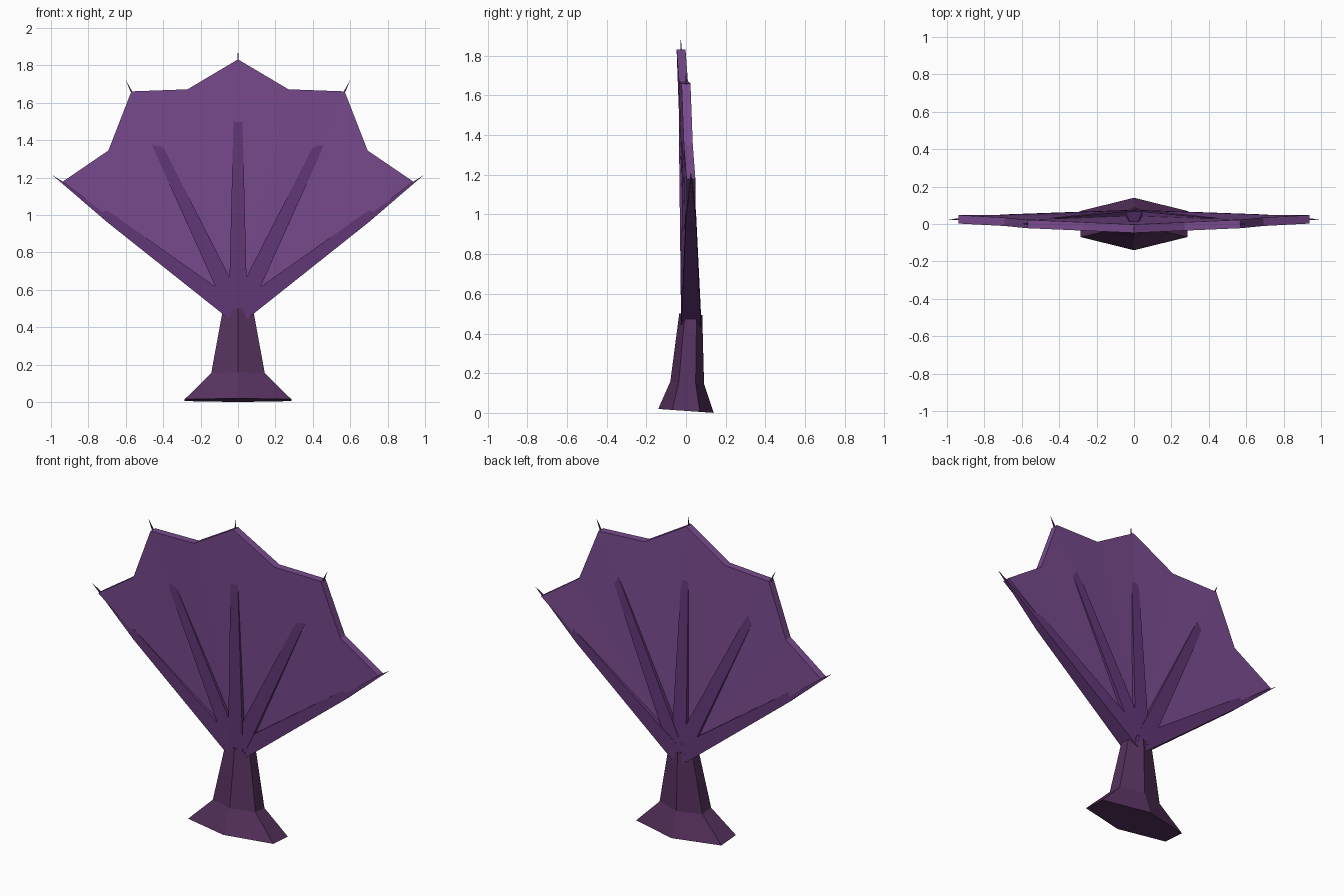
import bpy, bmesh
from mathutils import Vector

if "Cube" in bpy.data.objects:
    bpy.data.objects.remove(bpy.data.objects["Cube"])


def material(name, r, g, b, a=1.0):
    m = bpy.data.materials.new(name)
    m.diffuse_color = (r, g, b, a)
    m.use_nodes = True
    m.node_tree.nodes["Principled BSDF"].inputs["Base Color"].default_value = m.diffuse_color
    return m


MEMBRANE = material("membrane_purple", 0.19, 0.07, 0.27)
SHEER = material("sheer_purple", 0.19, 0.07, 0.27, 0.73)
RIB = material("rib_purple", 0.12, 0.038, 0.18)
STEM = material("stem_plum", 0.092, 0.031, 0.11)


def add_object(name, bm, mat):
    bmesh.ops.recalc_face_normals(bm, faces=bm.faces)
    mesh = bpy.data.meshes.new(name)
    bm.to_mesh(mesh)
    bm.free()
    mesh.materials.append(mat)
    ob = bpy.data.objects.new(name, mesh)
    bpy.context.collection.objects.link(ob)
    return ob


def loft(name, rings, mat):
    """Skin a list of point rings and cap both ends."""
    bm = bmesh.new()
    loops = [[bm.verts.new(p) for p in ring] for ring in rings]
    n = len(loops[0])
    for a, b in zip(loops, loops[1:]):
        for i in range(n):
            j = (i + 1) % n
            bm.faces.new((a[i], a[j], b[j], b[i]))
    bm.faces.new(loops[0])
    bm.faces.new(loops[-1])
    return add_object(name, bm, mat)


# Flared six-sided stem, leaning slightly back
def hex_ring(a, b, cy, z, tilt):
    shape = [(0, -b), (a, -b / 2), (a, b / 2), (0, b), (-a, b / 2), (-a, -b / 2)]
    return [(x, y + cy, z - tilt * y) for x, y in shape]


loft("stem", [hex_ring(0.285, 0.14, 0.0, 0.01, 0.07),
              hex_ring(0.143, 0.085, 0.006, 0.152, 0.07),
              hex_ring(0.08, 0.058, 0.024, 0.497, 0.07)], STEM)

HUB = Vector((0, 0.025, 0.47))


# Square tapered rib ending in a needle spike
def rib(name, tip):
    tip = Vector(tip)
    d = (tip - HUB).normalized()
    side = d.cross(Vector((0, 1, 0))).normalized()
    depth = side.cross(d)
    rings = []
    for t, h in ((0, 0.05), (0.69, 0.026), (1, 0.0005)):
        c = HUB.lerp(tip, t)
        rings.append([c + side * h * s + depth * h * e
                      for s, e in ((-1, -1), (1, -1), (1, 1), (-1, 1))])
    loft(name, rings, RIB)


rib("rib_center", (0, -0.026, 1.88))
for tag, s in (("left", -1), ("right", 1)):
    rib("rib_middle_" + tag, (0.598 * s, 0.0, 1.718))
    rib("rib_outer_" + tag, (0.99 * s, 0.025, 1.212))


# Webbing between two ribs, with a notch in the rim
def web(name, tip_a, notch, tip_b, mat, outer_edge):
    bm = bmesh.new()
    half = Vector((0, 0.0225, 0))
    pts = [HUB, Vector(tip_a), Vector(notch), Vector(tip_b)]
    f = [bm.verts.new(p - half) for p in pts]
    b = [bm.verts.new(p + half) for p in pts]
    for layer in (f, b):
        bm.faces.new((layer[0], layer[1], layer[2]))
        bm.faces.new((layer[0], layer[2], layer[3]))
    walls = [(1, 2), (2, 3)] + ([(3, 0)] if outer_edge else [])
    for i, j in walls:
        bm.faces.new((f[i], f[j], b[j], b[i]))
    add_object(name, bm, mat)


for tag, s in (("left", -1), ("right", 1)):
    center, middle, outer = (0, -0.025, 1.832), (0.57 * s, 0.0, 1.661), (0.938 * s, 0.025, 1.178)
    web("inner_web_" + tag, center, (0.27 * s, -0.013, 1.672), middle, MEMBRANE, False)
    web("outer_web_" + tag, middle, (0.693 * s, 0.012, 1.345), outer, SHEER, True)
